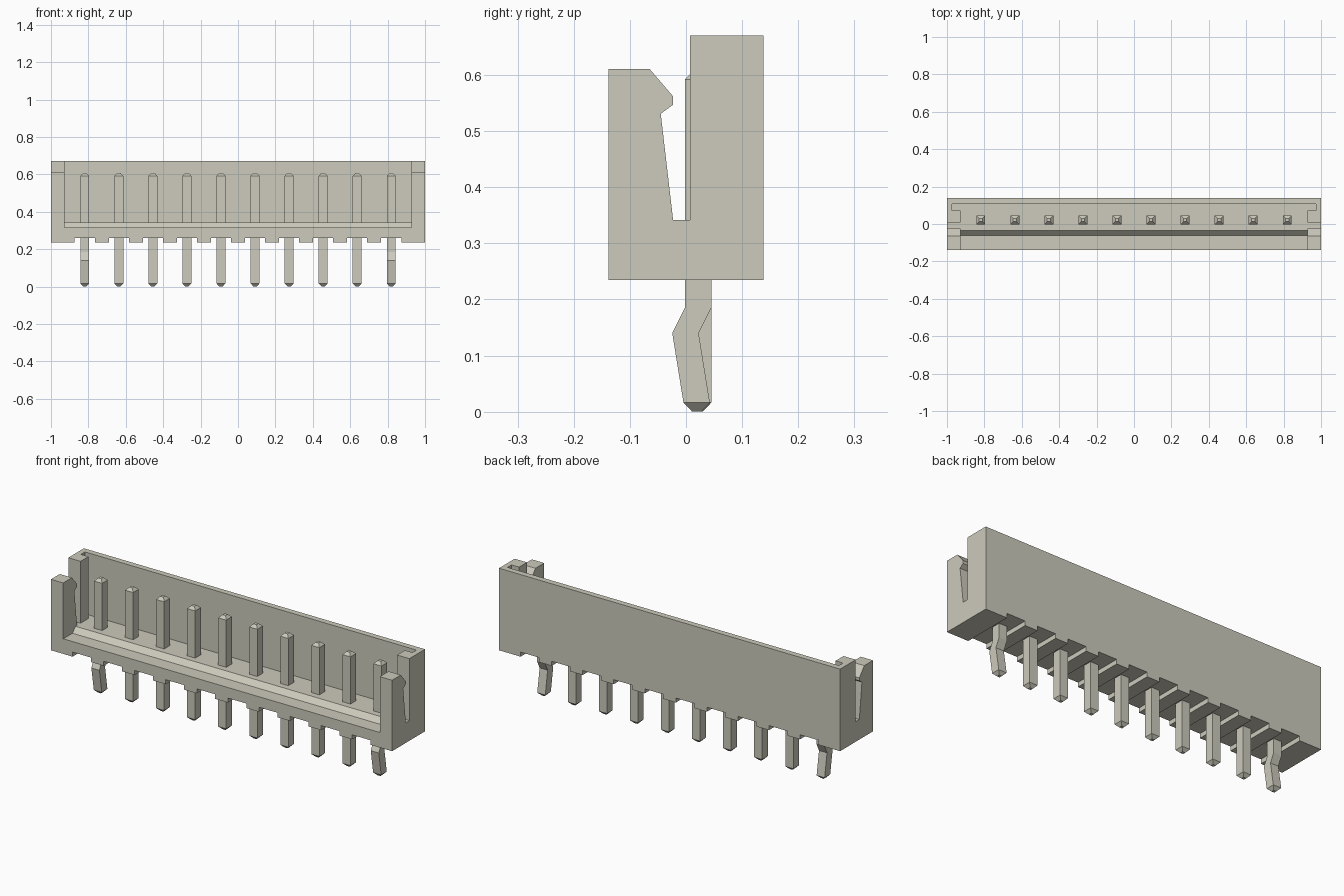
import bpy, bmesh

if "Cube" in bpy.data.objects:
    bpy.data.objects.remove(bpy.data.objects["Cube"], do_unlink=True)

# One warm grey plastic
grey = bpy.data.materials.new("warm_grey")
grey.use_nodes = True
COLOR = (0.61, 0.595, 0.505, 1.0)
grey.diffuse_color = COLOR
bsdf = next(n for n in grey.node_tree.nodes if n.type == 'BSDF_PRINCIPLED')
bsdf.inputs["Base Color"].default_value = COLOR
bsdf.inputs["Roughness"].default_value = 0.6

PINS = 10
PITCH = 0.182
pin_x = [(i - (PINS - 1) / 2) * PITCH for i in range(PINS)]


def make_object(name, bm):
    bmesh.ops.recalc_face_normals(bm, faces=bm.faces)
    mesh = bpy.data.meshes.new(name)
    bm.to_mesh(mesh)
    bm.free()
    mesh.materials.append(grey)
    obj = bpy.data.objects.new(name, mesh)
    bpy.context.collection.objects.link(obj)
    return obj


def extrude_x(bm, profile, x0, x1):
    """Extrude a (y, z) outline from x0 to x1."""
    face = bm.faces.new([bm.verts.new((x0, y, z)) for y, z in profile])
    new = bmesh.ops.extrude_face_region(bm, geom=[face])["geom"]
    verts = [v for v in new if isinstance(v, bmesh.types.BMVert)]
    bmesh.ops.translate(bm, verts=verts, vec=(x1 - x0, 0, 0))


def rect(y0, y1, z0, z1):
    return [(y0, z0), (y1, z0), (y1, z1), (y0, z1)]


def cut(target, pieces):
    """Subtract extruded outlines given as (profile, x0, x1)."""
    bm = bmesh.new()
    for piece in pieces:
        extrude_x(bm, *piece)
    cutter = make_object("cutter", bm)
    cutter.hide_render = True
    mod = target.modifiers.new("cut", 'BOOLEAN')
    mod.operation = 'DIFFERENCE'
    mod.solver = 'EXACT'
    mod.object = cutter
    bpy.context.view_layer.objects.active = target
    bpy.ops.object.modifier_apply(modifier=mod.name)
    bpy.data.objects.remove(cutter, do_unlink=True)


# Housing: side outline with the hooked slot, extruded the full length
side = [(-0.138, 0.235), (-0.138, 0.611), (-0.065, 0.611), (-0.023, 0.562),
        (-0.023, 0.547), (-0.045, 0.531), (-0.023, 0.342), (0.007, 0.342),
        (0.007, 0.67), (0.138, 0.67), (0.138, 0.235)]
bm = bmesh.new()
extrude_x(bm, side, -1, 1)
housing = make_object("housing", bm)

# Key grooves beside the back wall, then the open-fronted cavity with its ramp
cut(housing, [(rect(0.073, 0.107, 0.342, 0.8), -0.972, 0.972)])
cavity = [(-0.3, 0.315), (-0.061, 0.315), (-0.035, 0.342),
          (0.107, 0.342), (0.107, 0.8), (-0.3, 0.8)]
cut(housing, [(cavity, -0.928, 0.928)])

# Shallow channels under the base, one at each pin
cut(housing, [(rect(-0.3, 0.3, 0.1, 0.259), x - 0.054, x + 0.054) for x in pin_x])

# Pins: stacked square sections (y centre, z, half width)
H, Y = 0.0235, 0.0215
TOP = [(Y, 0.592, H), (Y, 0.607, 0.009)]
STRAIGHT = [(Y, 0.0, 0.008), (Y, 0.016, H)] + TOP
KINKED = [(0.019, 0.0, 0.008), (0.019, 0.016, H), (-0.001, 0.14, H),
          (Y, 0.185, H)] + TOP


def make_pin(name, x, sections):
    bm = bmesh.new()
    rings = []
    for y, z, h in sections:
        rings.append([bm.verts.new((x + sx * h, y + sy * h, z))
                      for sx, sy in ((-1, -1), (1, -1), (1, 1), (-1, 1))])
    for a, b in zip(rings, rings[1:]):
        for i in range(4):
            j = (i + 1) % 4
            bm.faces.new((a[i], a[j], b[j], b[i]))
    bm.faces.new(rings[0])
    bm.faces.new(rings[-1])
    return make_object(name, bm)


# The two end pins are bent to grip the board
for i, x in enumerate(pin_x):
    end = i in (0, PINS - 1)
    make_pin(f"{'kinked' if end else 'straight'}_pin_{i + 1}", x,
             KINKED if end else STRAIGHT)
